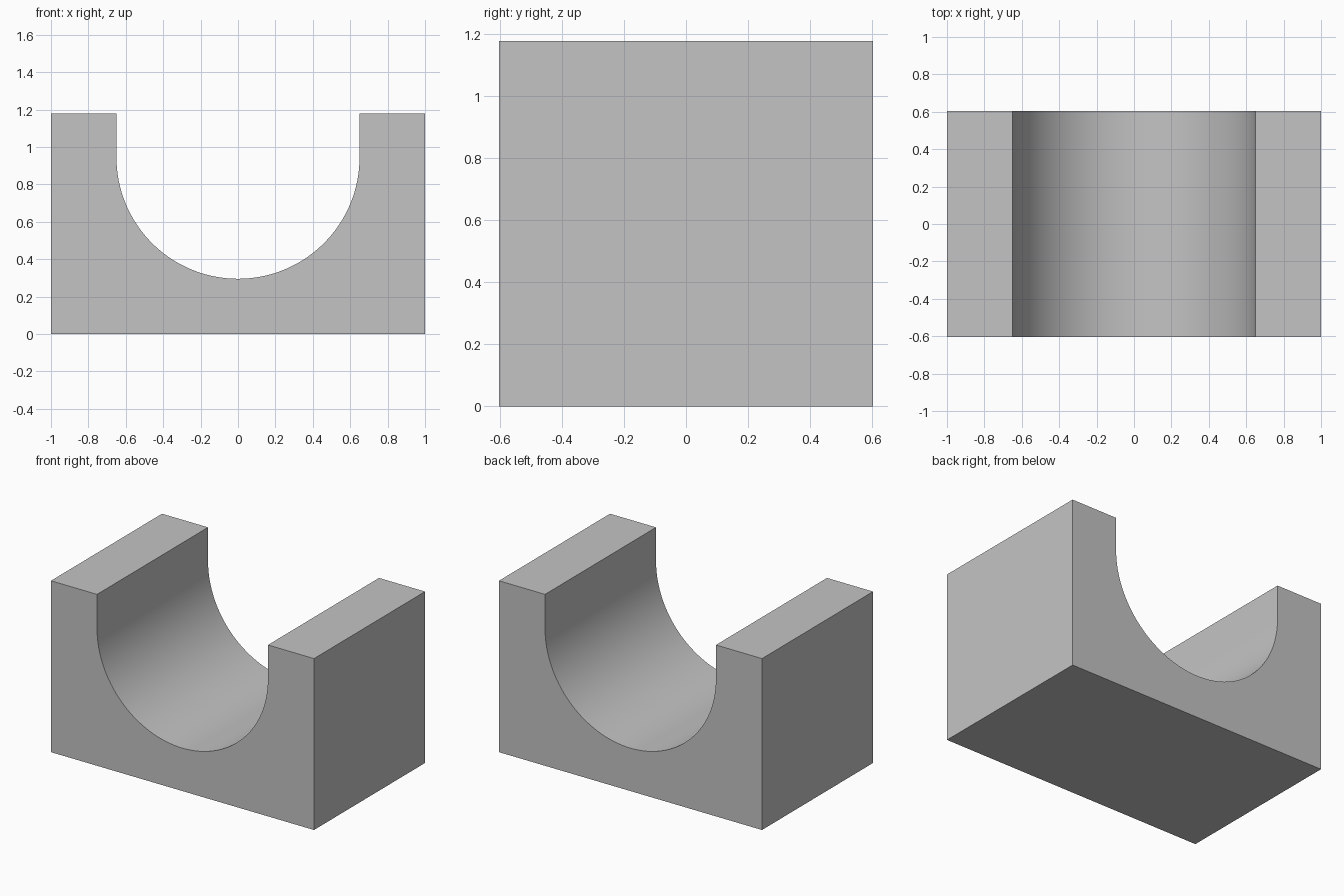
import bpy
import bmesh
import math

cube = bpy.data.objects.get("Cube")
if cube:
    bpy.data.objects.remove(cube, do_unlink=True)

HALF_W, HALF_D, HEIGHT = 1.0, 0.603, 1.178
RADIUS, CENTRE_Z, STEPS = 0.65, 0.945, 64

# Plain grey material
grey = bpy.data.materials.new("plain grey")
grey.use_nodes = True
colour = (0.55, 0.55, 0.55, 1)
grey.diffuse_color = colour
grey.node_tree.nodes["Principled BSDF"].inputs["Base Color"].default_value = colour

# Cradle outline: block with a round-bottomed channel
profile = [(-HALF_W, HEIGHT), (-HALF_W, 0), (HALF_W, 0), (HALF_W, HEIGHT), (RADIUS, HEIGHT)]
for i in range(STEPS + 1):
    a = -math.pi * i / STEPS
    profile.append((RADIUS * math.cos(a), CENTRE_Z + RADIUS * math.sin(a)))
profile.append((-RADIUS, HEIGHT))

# Extrude the outline from front to back
bm = bmesh.new()
face = bm.faces.new([bm.verts.new((x, -HALF_D, z)) for x, z in profile])
result = bmesh.ops.extrude_face_region(bm, geom=[face], use_keep_orig=True)
moved = [v for v in result["geom"] if isinstance(v, bmesh.types.BMVert)]
bmesh.ops.translate(bm, verts=moved, vec=(0, 2 * HALF_D, 0))
bmesh.ops.recalc_face_normals(bm, faces=bm.faces[:])

mesh = bpy.data.meshes.new("cradle_block")
bm.to_mesh(mesh)
bm.free()
mesh.materials.append(grey)
block = bpy.data.objects.new("cradle_block", mesh)
bpy.context.collection.objects.link(block)

# Smooth channel, crisp outer edges
bpy.ops.object.select_all(action="DESELECT")
block.select_set(True)
bpy.context.view_layer.objects.active = block
bpy.ops.object.shade_smooth_by_angle(angle=math.radians(30))
